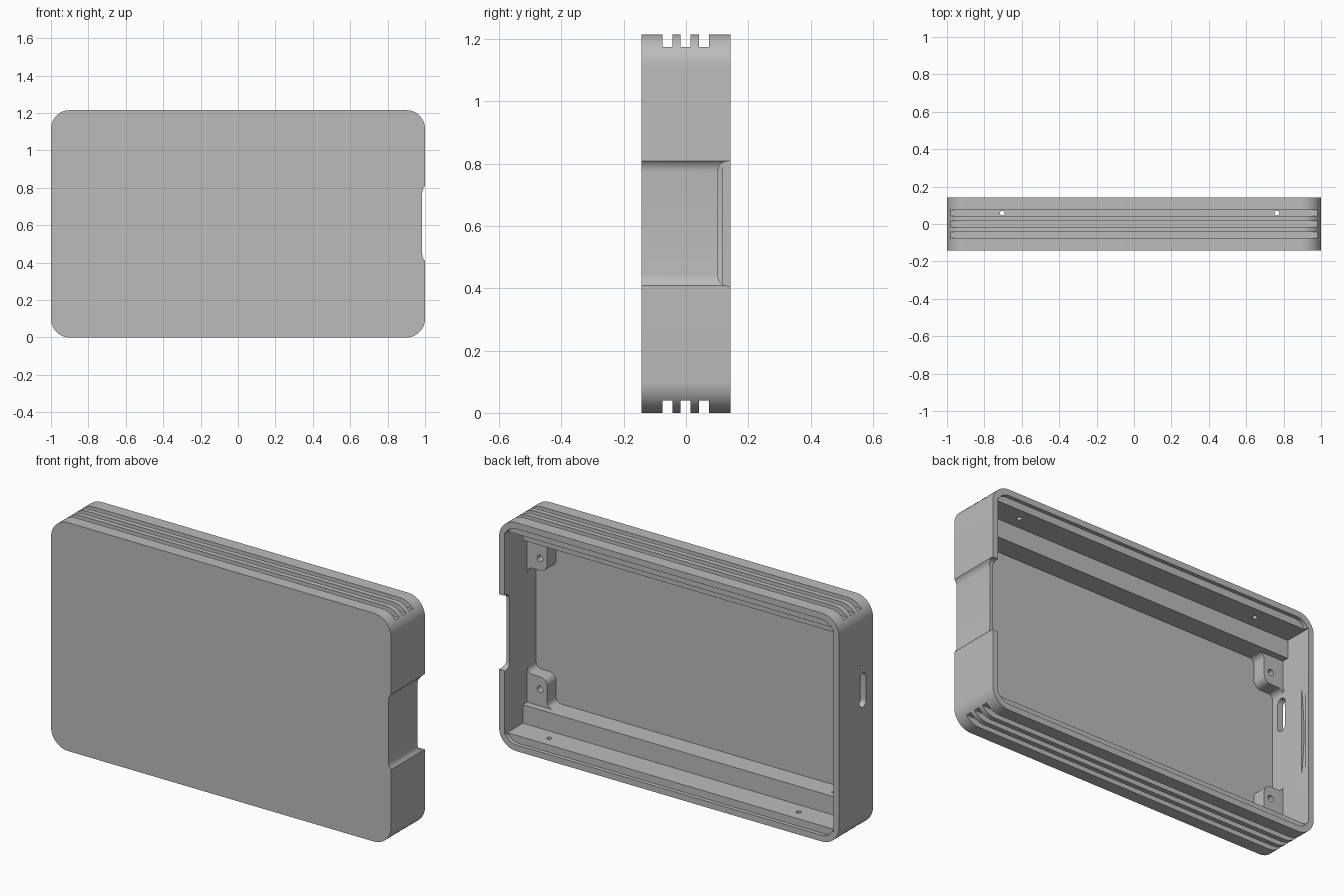
import bpy, bmesh
from math import sin, cos, pi, radians

cube = bpy.data.objects.get("Cube")
if cube:
    bpy.data.objects.remove(cube, do_unlink=True)

H = 1.215        # overall height
D = 0.143        # half depth
WALL_X = 0.967   # inner face of the end walls

grey = bpy.data.materials.new("plain grey")
grey.use_nodes = True
grey.diffuse_color = (0.5, 0.5, 0.5, 1)
grey.node_tree.nodes["Principled BSDF"].inputs["Base Color"].default_value = (0.5, 0.5, 0.5, 1)


def arc(cu, cv, r, start, end, steps=8):
    """Points on an arc, angles in degrees."""
    angles = [radians(start + (end - start) * i / steps) for i in range(steps + 1)]
    return [(cu + r * cos(a), cv + r * sin(a)) for a in angles]


def rounded(u0, u1, v0, v1, r=0, steps=8):
    """Rectangle outline with rounded corners."""
    if r == 0:
        return [(u0, v0), (u1, v0), (u1, v1), (u0, v1)]
    return (arc(u1 - r, v1 - r, r, 0, 90, steps) + arc(u0 + r, v1 - r, r, 90, 180, steps)
            + arc(u0 + r, v0 + r, r, 180, 270, steps) + arc(u1 - r, v0 + r, r, 270, 360, steps))


def prism(name, outline, axis, a, b):
    """Extrude an outline along an axis from a to b."""
    place = {"x": lambda u, v, w: (w, u, v),
             "y": lambda u, v, w: (u, w, v),
             "z": lambda u, v, w: (u, v, w)}[axis]
    bm = bmesh.new()
    rings = [[bm.verts.new(place(u, v, w)) for u, v in outline] for w in (a, b)]
    n = len(outline)
    bm.faces.new(rings[0])
    bm.faces.new(rings[1])
    for i in range(n):
        j = (i + 1) % n
        bm.faces.new((rings[0][i], rings[0][j], rings[1][j], rings[1][i]))
    bmesh.ops.remove_doubles(bm, verts=bm.verts, dist=1e-5)
    bmesh.ops.recalc_face_normals(bm, faces=bm.faces)
    mesh = bpy.data.meshes.new(name)
    bm.to_mesh(mesh)
    bm.free()
    mesh.materials.append(grey)
    obj = bpy.data.objects.new(name, mesh)
    bpy.context.collection.objects.link(obj)
    return obj


def disc(u, v, r, steps=6):
    return rounded(u - r, u + r, v - r, v + r, r, steps)


def activate(obj):
    bpy.ops.object.select_all(action="DESELECT")
    obj.select_set(True)
    bpy.context.view_layer.objects.active = obj


def cut(obj, outline, axis, a, b):
    """Subtract an extruded outline from an object."""
    tool = prism("cutter", outline, axis, a, b)
    tool.hide_render = True
    mod = obj.modifiers.new("cut", "BOOLEAN")
    mod.operation = "DIFFERENCE"
    mod.solver = "EXACT"
    mod.object = tool
    activate(obj)
    bpy.ops.object.modifier_apply(modifier=mod.name)
    bpy.data.objects.remove(tool, do_unlink=True)


def smooth(obj):
    activate(obj)
    bpy.ops.object.shade_smooth_by_angle(angle=radians(25))


# Outer shell, then the stepped cavity open to the back
case = prism("case_shell", rounded(-1, 1, 0, H, 0.1, 12), "y", -D, D)
cut(case, rounded(-WALL_X, WALL_X, 0.033, H - 0.033, 0.067, 10), "y", 0.122, 0.3)
cut(case, rounded(-WALL_X, WALL_X, 0.072, H - 0.072), "y", -0.01, 0.25)
cut(case, rounded(-WALL_X, WALL_X, 0.17, H - 0.17), "y", -0.122, 0.2)

# Three grooves along the top and bottom
for y in (-0.06, -0.001, 0.058):
    cut(case, rounded(y - 0.016, y + 0.016, H - 0.04, H + 0.1), "x", -1.2, 1.2)
    cut(case, rounded(y - 0.016, y + 0.016, -0.1, 0.04), "x", -1.2, 1.2)

# Screw holes from the inside into the last groove
for x in (0.764, -0.704):
    cut(case, disc(x, 0.058, 0.013), "z", 0.03, 0.1)
    cut(case, disc(x, 0.058, 0.013), "z", H - 0.1, H - 0.03)

# Shallow finger notch on the left end and the opening in its back rim
cut(case, rounded(0.985, 1.2, 0.396, 0.822, 0.048), "y", -0.3, 0.3)
cut(case, rounded(0.103, 0.3, 0.408, 0.808, 0.03), "x", 0.9, 1.3)

# Slot and pinhole through the right end
cut(case, rounded(-0.086, -0.03, 0.665, 0.846, 0.028), "x", -1.2, -0.9)
cut(case, disc(-0.048, 0.882, 0.009), "x", -1.2, -0.9)

# Curved catch groove inside the right end
R = 1.84
cut(case, arc(-WALL_X - 0.015 + R, 0.595, R, 171, 189, 24), "y", 0.092, 0.116)
smooth(case)

# Four mounting bosses in the corners, blended into the walls
W, T, F, C, O = 0.117, 0.155, 0.03, 0.04, 0.02
boss_outline = ([(-O, -O), (-O, T + F)] + arc(F, T + F, F, 180, 270)
                + arc(W - C, T - C, C, 90, 0) + arc(W + F, F, F, 180, 270) + [(W + F, -O)])
for side, sx in (("left", 1), ("right", -1)):
    for level, sz in (("lower", 1), ("upper", -1)):
        def corner(u, v):
            return (sx * (WALL_X - u), H / 2 + sz * (0.17 + v - H / 2))
        boss = prism(f"{level}_{side}_boss", [corner(u, v) for u, v in boss_outline],
                     "y", -0.13, -0.046)
        cut(boss, disc(*corner(0.076, 0.09), 0.017), "y", -0.11, 0.1)
        smooth(boss)
